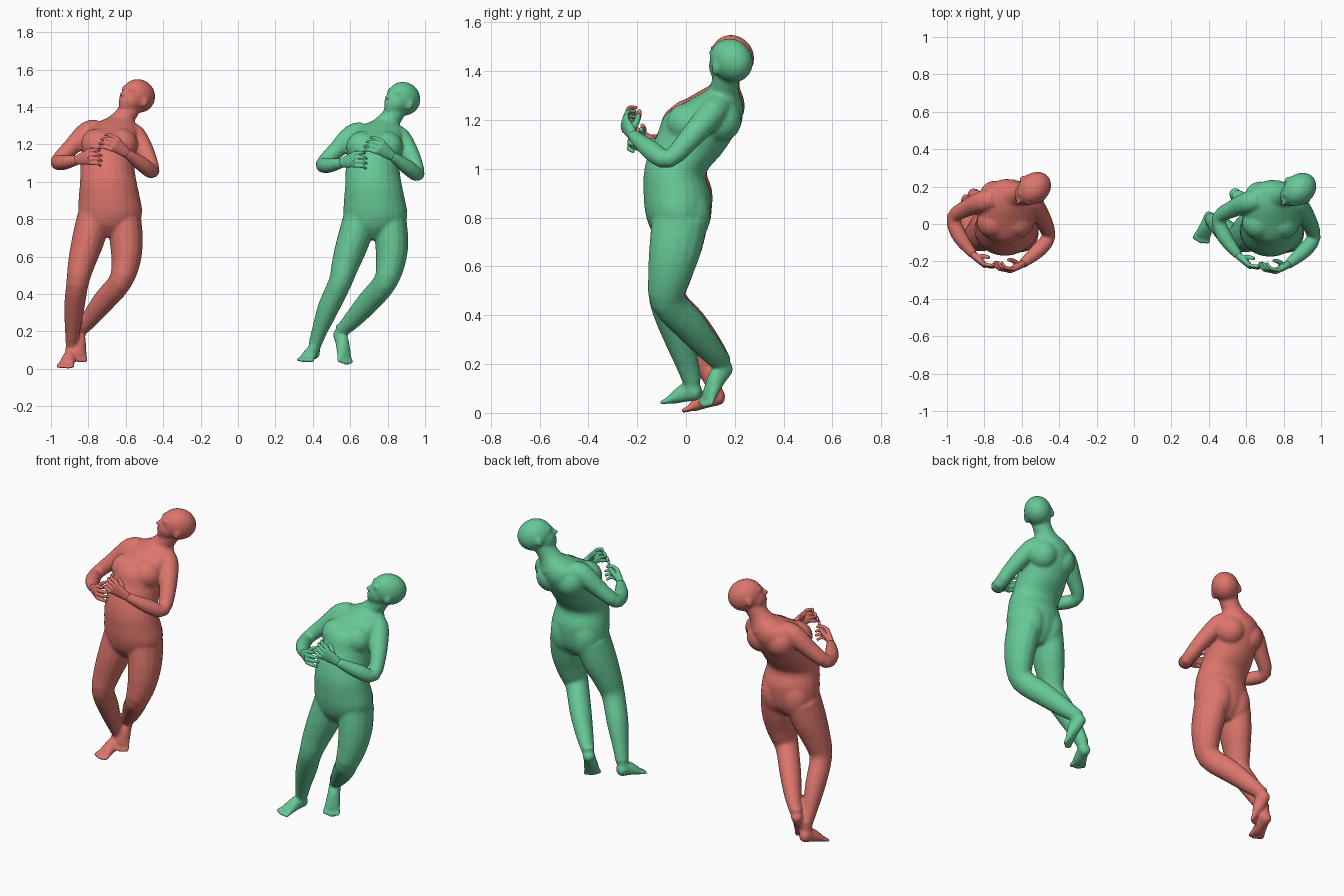
import bpy, bmesh, math
from mathutils import Vector, Matrix

cube = bpy.data.objects.get("Cube")
if cube:
    bpy.data.objects.remove(cube)


def material(name, rgb):
    m = bpy.data.materials.new(name)
    m.use_nodes = True
    m.diffuse_color = (*rgb, 1)
    m.node_tree.nodes["Principled BSDF"].inputs["Base Color"].default_value = (*rgb, 1)
    return m


def refine(rings, steps=3):
    """Catmull-Rom interpolation of ring centres and radii."""
    p = [Vector(r) for r in rings]
    p = [p[0]] + p + [p[-1]]
    out = []
    for a, b, c, d in zip(p, p[1:], p[2:], p[3:]):
        for i in range(steps):
            t = i / steps
            out.append(0.5 * (2 * b + (c - a) * t + (2 * a - 5 * b + 4 * c - d) * t ** 2
                              + (3 * b - a - 3 * c + d) * t ** 3))
    return out + [p[-1]]


def loft(bm, rings, ref=(1, 0, 0), deep=1.0, level=False, sides=16):
    """Closed tube through rings of x, y, z, width radius and depth radius."""
    full = refine([r if len(r) == 5 else (*r, r[3] * deep) for r in rings])
    mids = [Vector(r[:3]) for r in full]
    loops = []
    for i, r in enumerate(full):
        t = (mids[min(i + 1, len(mids) - 1)] - mids[max(i - 1, 0)]).normalized()
        if level:
            t = Vector((0, 0, 1))
        u = Vector(ref)
        u = (u - t * u.dot(t)).normalized()
        v = t.cross(u)
        ang = [math.tau * k / sides for k in range(sides)]
        loops.append([bm.verts.new(mids[i] + u * r[3] * math.cos(a) + v * r[4] * math.sin(a))
                      for a in ang])
    for a, b in zip(loops, loops[1:]):
        for k in range(sides):
            n = (k + 1) % sides
            bm.faces.new((a[k], a[n], b[n], b[k]))
    bm.faces.new(loops[0][::-1])
    bm.faces.new(loops[-1])


def ball(bm, centre, radii, frame=Matrix.Identity(4)):
    bmesh.ops.create_uvsphere(bm, u_segments=20, v_segments=12, radius=1,
                              matrix=Matrix.Translation(centre) @ frame @ Matrix.Diagonal((*radii, 1)))


def finish(name, bm, mat, offset, voxel, smooth):
    """Fuse the overlapping volumes into one soft skin."""
    bmesh.ops.recalc_face_normals(bm, faces=bm.faces)
    me = bpy.data.meshes.new(name)
    bm.to_mesh(me)
    bm.free()
    me.materials.append(mat)
    ob = bpy.data.objects.new(name, me)
    ob.location = offset
    bpy.context.collection.objects.link(ob)
    rm = ob.modifiers.new("fuse", 'REMESH')
    rm.mode = 'VOXEL'
    rm.voxel_size = voxel
    rm.use_smooth_shade = True
    sm = ob.modifiers.new("soften", 'SMOOTH')
    sm.iterations = smooth


def hand(name, wrist, knuckle, tip, spread, thumb, mat, offset):
    bm = bmesh.new()
    w, k, t, s = Vector(wrist), Vector(knuckle), Vector(tip), Vector(spread).normalized()
    mid = w.lerp(k, 0.55)
    loft(bm, [(*w, .025, .021), (*mid, .036, .018), (*k, .041, .014)], ref=s)
    out = (k - w).normalized()
    for i, size in enumerate((.85, .98, 1, .9)):
        base = k + s * (i - 1.5) * .022
        end = base + (t - k) * size + s * (i - 1.5) * .006
        bend = base.lerp(end, .45) + out * .016
        loft(bm, [(*(base - out * .014), .0105), (*bend, .0095), (*end, .0075)], ref=s, sides=10)
    th = Vector(thumb)
    loft(bm, [(*w.lerp(k, .3), .016), (*w.lerp(th, .65), .013), (*th, .009)], ref=s, sides=10)
    finish(name, bm, mat, offset, .004, 2)


def foot(bm, ankle, heel, toe):
    a, h, t = Vector(ankle), Vector(heel), Vector(toe)
    d = (t - h).normalized()
    side = (a - h).cross(d)
    side = Vector((side.x, side.y, side.z * .3)).normalized()
    if side.x < 0:
        side = -side
    side = (side - d * side.dot(d)).normalized()
    up = side.cross(d)
    if up.dot(a - h) < 0:
        up = -up
    widths = ((-.05, .018, .018, .0), (.05, .032, .034, .004), (.35, .034, .040, .014),
              (.65, .041, .029, .006), (.88, .044, .018, -.002))
    loft(bm, [(*(h.lerp(t, f) + up * lift), w, dp) for f, w, dp, lift in widths], ref=side)
    loft(bm, [(*(a + Vector((0, 0, .03))), .033), (*a, .033), (*(h.lerp(t, .25)), .032)])
    for i in range(5):
        p = h.lerp(t, .86) + side * (i - 2) * .019 - up * .003
        reach = .046 - .005 * abs(i - 2)
        loft(bm, [(*p, .011), (*(p + d * reach * .7), .011), (*(p + d * reach), .007)], ref=side, sides=10)


def head(bm):
    c = Vector((.879, .182, 1.438))
    fwd = Vector((-.66, -.63, .36)).normalized()
    up = Vector((.45, .2, .86))
    up = (up - fwd * up.dot(fwd)).normalized()
    left = fwd.cross(up)
    frame = Matrix((left, fwd, up)).transposed().to_4x4()

    def put(x, y, z, *radii):
        ball(bm, c + left * x + fwd * y + up * z, radii, frame)
    put(0, -.004, .008, .081, .1, .089)        # skull
    put(0, .035, -.03, .063, .062, .068)       # face
    put(0, .052, -.073, .038, .038, .028)      # chin
    put(0, .102, -.024, .014, .018, .013)      # nose
    put(0, .092, -.004, .010, .014, .025)      # nose bridge
    put(0, .086, -.056, .024, .014, .011)      # lips
    for s in (-1, 1):
        put(s * .028, .082, .018, .022, .013, .009)   # brow
        put(s * .028, .076, -.001, .014, .013, .009)  # eye
        put(s * .079, .0, -.018, .011, .019, .028)    # ear
    loft(bm, [(.775, .15, 1.27, .085), (.808, .156, 1.325, .06),
              (.84, .165, 1.375, .055), (.87, .18, 1.42, .052)])


def figure(name, offset, legs, feet, mat):
    bm = bmesh.new()
    # torso
    loft(bm, [(.728, -.03, .69, .06, .06), (.728, -.03, .75, .15, .113), (.735, -.033, .82, .171, .134),
              (.73, -.036, .9, .164, .138), (.725, -.046, .98, .152, .127), (.72, -.005, 1.06, .145, .15),
              (.725, .04, 1.14, .143, .158), (.735, .074, 1.22, .148, .16),
              (.75, .12, 1.28, .132, .11), (.78, .148, 1.325, .062, .06)], level=True, sides=24)
    for x in (.665, .795):
        ball(bm, (x, .005, 1.185), (.088, .086, .085))  # chest
        ball(bm, (x, .005, .815), (.09, .096, .13))     # seat
        ball(bm, (x + .01, .14, 1.2), (.085, .088, .09))  # shoulder blade
    # arms
    loft(bm, [(.82, .13, 1.25, .058), (.868, .11, 1.232, .058), (.927, .025, 1.135, .048),
              (.961, -.07, 1.04, .038), (.91, -.142, 1.075, .041), (.82, -.22, 1.14, .025)], ref=(.3, .2, 1))
    loft(bm, [(.67, .13, 1.265, .055), (.61, .115, 1.247, .059), (.53, .082, 1.172, .047),
              (.453, .03, 1.095, .038), (.485, -.07, 1.088, .041), (.56, -.17, 1.1, .025)], ref=(.1, .2, 1))
    # legs and feet are given in world space
    shift = Vector(offset)
    for rings, (heel, toe) in zip(legs, feet):
        local = [(*(Vector(r[:3]) - shift), *r[3:]) for r in rings]
        loft(bm, local, deep=1.14)
        foot(bm, local[-1][:3], Vector(heel) - shift, Vector(toe) - shift)
    head(bm)
    finish(name + "_body", bm, mat, offset, .0075, 8)
    hand(name + "_left_hand", (.825, -.215, 1.135), (.755, -.255, 1.19), (.68, -.205, 1.2),
         (.5, .1, .85), (.745, -.195, 1.225), mat, offset)
    hand(name + "_right_hand", (.555, -.165, 1.1), (.625, -.23, 1.12), (.69, -.205, 1.11),
         (-.1, .1, 1), (.645, -.185, 1.165), mat, offset)


green = material("soft green", (.133, .578, .305))
red = material("soft red", (.72, .18, .15))

figure("green_figure", (0, 0, 0), (
    [(.812, -.025, .79, .09, .115), (.822, -.045, .67, .089, .107), (.815, -.068, .56, .078),
     (.785, -.075, .46, .063), (.70, .014, .36, .06), (.615, .095, .265, .048), (.555, .148, .205, .035)],
    [(.648, -.025, .79, .09, .115), (.612, -.045, .67, .087, .107), (.575, -.068, .56, .075),
     (.545, -.08, .46, .062), (.485, -.035, .33, .058), (.435, .005, .2, .042), (.412, .025, .13, .034)]),
    (((.535, .173, .193), (.575, .076, .04)), ((.412, .055, .083), (.36, -.082, .05))), green)

figure("red_figure", (-1.418, .005, .015), (
    [(-.608, -.02, .805, .09, .115), (-.597, -.04, .685, .089, .107), (-.60, -.063, .57, .078),
     (-.63, -.07, .465, .063), (-.715, .02, .365, .059), (-.79, .1, .27, .047), (-.845, .148, .205, .035)],
    [(-.772, -.02, .805, .09, .115), (-.802, -.04, .685, .087, .107), (-.835, -.063, .57, .074),
     (-.858, -.07, .46, .06), (-.875, .005, .33, .055), (-.885, .075, .2, .04), (-.888, .115, .13, .034)]),
    (((-.86, .173, .197), (-.847, .08, .053)), ((-.886, .15, .066), (-.924, .003, .016))), red)
